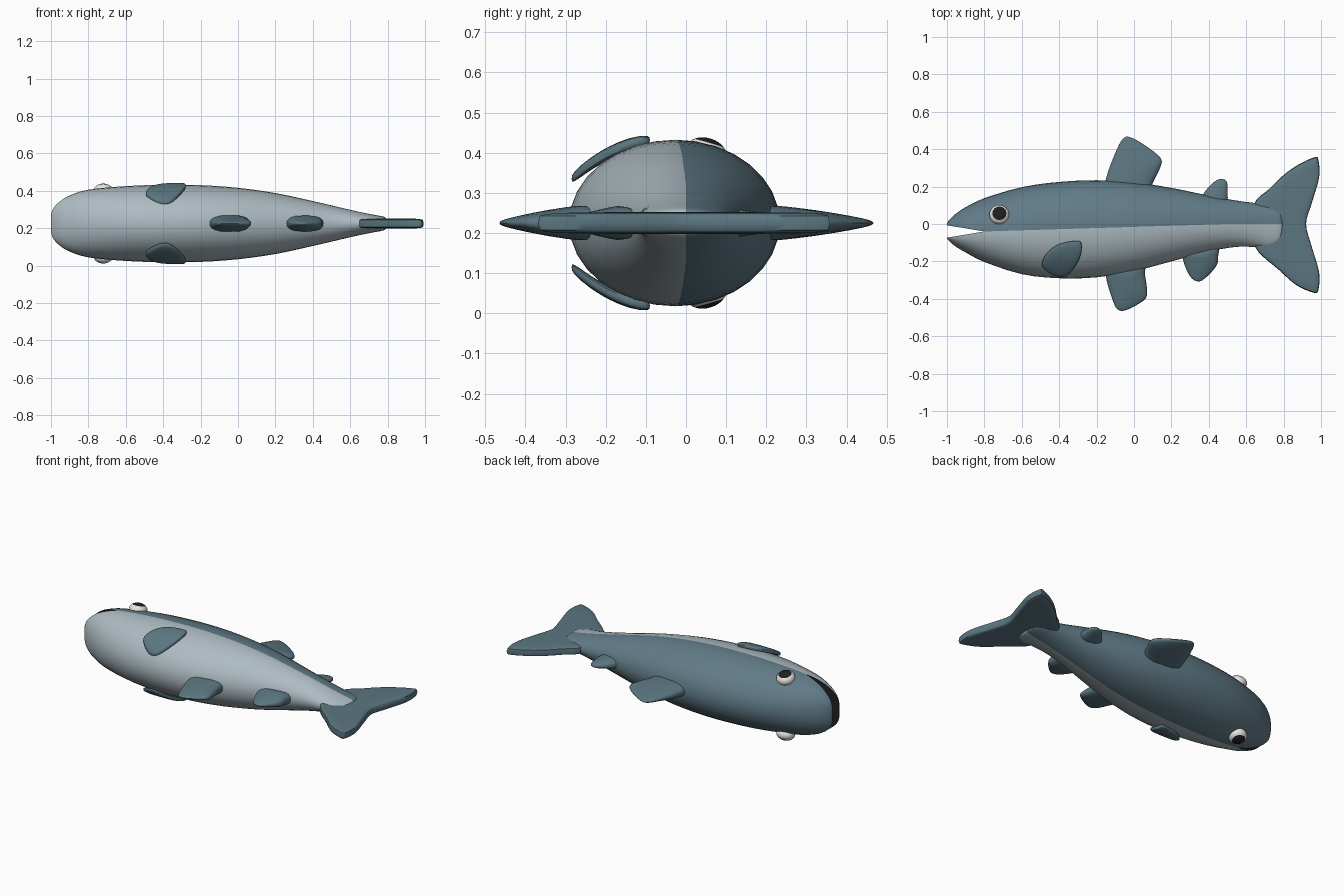
import bpy, bmesh, math
from mathutils import Vector, Matrix

if "Cube" in bpy.data.objects:
    bpy.data.objects.remove(bpy.data.objects["Cube"])

ZC = 0.225  # mid plane of the fish


def material(name, rgb):
    m = bpy.data.materials.new(name)
    m.diffuse_color = (*rgb, 1)
    m.use_nodes = True
    m.node_tree.nodes["Principled BSDF"].inputs["Base Color"].default_value = m.diffuse_color
    return m


BLUE = material("slate blue", (0.12, 0.2, 0.245))
FIN = material("fin blue", (0.105, 0.18, 0.215))
BELLY = material("pale grey", (0.42, 0.5, 0.54))
WHITE = material("eye white", (0.8, 0.78, 0.75))
BLACK = material("black", (0.015, 0.014, 0.014))


def smooth(pts, n=4, closed=False):
    """Catmull-Rom resampling of a point list."""
    p = [Vector(q) for q in pts]
    m, out = len(p), []
    get = (lambda i: p[i % m]) if closed else (lambda i: p[max(0, min(m - 1, i))])
    for i in range(m if closed else m - 1):
        a, b, c, d = (get(i + k) for k in (-1, 0, 1, 2))
        for k in range(n):
            t = k / n
            out.append(0.5 * (2 * b + (c - a) * t + (2 * a - 5 * b + 4 * c - d) * t * t
                              + (3 * b - a - 3 * c + d) * t ** 3))
    return out if closed else out + [p[-1]]


def finish(name, bm, mats, angle=45):
    bmesh.ops.recalc_face_normals(bm, faces=bm.faces)
    me = bpy.data.meshes.new(name)
    bm.to_mesh(me)
    bm.free()
    for m in mats:
        me.materials.append(m)
    ob = bpy.data.objects.new(name, me)
    bpy.context.collection.objects.link(ob)
    bpy.ops.object.select_all(action='DESELECT')
    ob.select_set(True)
    bpy.context.view_layer.objects.active = ob
    bpy.ops.object.shade_smooth_by_angle(angle=math.radians(angle))
    return ob


# Body: half-ellipse arcs above and below a seam, opened at the mouth
# stations: x, top y, bottom y, half width
stations = [(-1, 0.004, -0.078, 0.05), (-0.985, 0.025, -0.095, 0.085),
            (-0.95, 0.057, -0.123, 0.12), (-0.9, 0.09, -0.152, 0.15),
            (-0.8, 0.138, -0.203, 0.181), (-0.6, 0.197, -0.268, 0.2),
            (-0.4, 0.225, -0.29, 0.207), (-0.2, 0.234, -0.285, 0.205),
            (0, 0.223, -0.252, 0.191), (0.2, 0.193, -0.2, 0.163),
            (0.4, 0.152, -0.147, 0.12), (0.55, 0.125, -0.122, 0.085),
            (0.65, 0.112, -0.124, 0.062), (0.72, 0.104, -0.132, 0.048),
            (0.765, 0.09, -0.12, 0.04), (0.785, 0.07, -0.095, 0.034),
            (0.793, 0.04, -0.06, 0.027)]


def seam(x, side):
    y = -0.04 + 0.04 * min(1, max(0, (x + 0.8) / 1.3))
    return y + side * 0.033 * max(0, (-0.8 - x) / 0.2)


bm = bmesh.new()
rows = smooth(stations, 3)
ARC = 16
for side, mat in ((1, 0), (-1, 1)):
    rings = []
    for x, top, bot, w in rows:
        s = seam(x, side)
        h = (top if side > 0 else bot) - s
        rings.append([bm.verts.new((x, s + h * math.sin(math.pi * k / ARC),
                                    ZC + w * math.cos(math.pi * k / ARC)))
                      for k in range(ARC + 1)])
    for r, q in zip(rings, rings[1:]):
        for k in range(ARC):
            bm.faces.new((r[k], r[k + 1], q[k + 1], q[k])).material_index = mat
        if r[0].co.x < -0.801:  # mouth lining
            bm.faces.new((r[0], q[0], q[-1], r[-1])).material_index = 2
    for ring in (rings[0], rings[-1]):
        bm.faces.new(ring).material_index = mat
bmesh.ops.remove_doubles(bm, verts=bm.verts, dist=1e-4)
finish("body", bm, (BLUE, BELLY, BLACK), 50)


def fin(name, pts, centre, thick, power=2, offset=lambda y: 0, sign=1):
    """Lens-shaped plate from an outline; thick(y) is the half thickness."""
    outline = smooth([(x, y, 0) for x, y in pts], 4, True)
    c = Vector((*centre, 0))
    bm = bmesh.new()
    for face in (1, -1):
        prev = None
        for s in (1, 0.985, 0.95, 0.88, 0.75, 0.5, 0.25):
            ring = []
            for p in outline:
                q = c + (p - c) * s
                z = offset(q.y) + face * thick(q.y) * (1 - s ** power) ** (1 / power)
                ring.append(bm.verts.new((q.x, q.y, ZC + sign * z)))
            if prev:
                for i in range(len(ring)):
                    j = (i + 1) % len(ring)
                    bm.faces.new((prev[i], prev[j], ring[j], ring[i]))
            prev = ring
        tip = bm.verts.new((c.x, c.y, ZC + sign * (offset(c.y) + face * thick(c.y))))
        for i in range(len(prev)):
            bm.faces.new((prev[i], prev[(i + 1) % len(prev)], tip))
    bmesh.ops.remove_doubles(bm, verts=bm.verts, dist=1e-5)
    finish(name, bm, (FIN,))


def taper(root, tip, a, b):
    """Half thickness going from a at the root to b at the tip."""
    return lambda y: a + (b - a) * min(1, max(0, (y - root) / (tip - root)))


# Tail fluke
fin("tail_fin", [(0.64, 0.1), (0.72, 0.185), (0.8, 0.262), (0.88, 0.318), (0.965, 0.357),
                 (0.985, 0.345), (0.99, 0.25), (0.95, 0.11), (0.92, 0), (0.95, -0.12),
                 (0.99, -0.26), (0.985, -0.355), (0.96, -0.367), (0.87, -0.328),
                 (0.78, -0.25), (0.64, -0.11)], (0.8, 0), lambda y: 0.027, 6)

# Fins along the back and belly
fin("back_fin", [(-0.15, 0.14), (-0.15, 0.24), (-0.1, 0.38), (-0.06, 0.455), (-0.02, 0.464),
                 (0.06, 0.42), (0.14, 0.355), (0.143, 0.31), (0.1, 0.22), (0.06, 0.14)],
    (-0.02, 0.27), taper(0.2, 0.46, 0.047, 0.016), 2.5)
fin("small_back_fin", [(0.35, 0.1), (0.37, 0.16), (0.42, 0.218), (0.46, 0.241),
                       (0.493, 0.23), (0.5, 0.185), (0.485, 0.1)],
    (0.43, 0.15), taper(0.13, 0.24, 0.035, 0.018), 2.5)
fin("belly_fin", [(-0.14, -0.2), (-0.15, -0.28), (-0.12, -0.39), (-0.09, -0.455),
                  (-0.04, -0.46), (0.05, -0.41), (0.07, -0.37), (0.06, -0.28), (0.04, -0.2)],
    (-0.04, -0.3), taper(-0.26, -0.46, 0.045, 0.016), 2.5)
fin("rear_belly_fin", [(0.27, -0.13), (0.265, -0.2), (0.3, -0.28), (0.34, -0.307),
                       (0.38, -0.29), (0.44, -0.225), (0.45, -0.17), (0.44, -0.11)],
    (0.36, -0.19), taper(-0.17, -0.3, 0.043, 0.016), 2.5)

# Side fins curved along the flanks, and the eyes
for label, sign in (("left", 1), ("right", -1)):
    fin(label + "_side_fin", [(-0.492, -0.21), (-0.465, -0.155), (-0.4, -0.108),
                              (-0.305, -0.09), (-0.28, -0.11), (-0.29, -0.18),
                              (-0.335, -0.255), (-0.38, -0.284), (-0.43, -0.275),
                              (-0.48, -0.24)],
        (-0.385, -0.19), lambda y: 0.016, 4,
        lambda y: 0.205 + 0.157 * (y + 0.1) - 1.93 * (y + 0.1) ** 2, sign)

    bm = bmesh.new()
    bmesh.ops.create_uvsphere(bm, u_segments=24, v_segments=20, radius=1)
    for f in bm.faces:  # pupil is the outward cap
        c = f.calc_center_median()
        f.material_index = int(c.z > 0 and math.hypot(c.x, c.y) < 0.74)
    m = (Matrix.Translation((-0.72, 0.05, ZC + sign * 0.174))
         @ Matrix.Rotation(-0.28 * sign, 4, 'X')
         @ Matrix.Diagonal((0.053, 0.053, 0.038 * sign, 1)))
    bmesh.ops.transform(bm, matrix=m, verts=bm.verts)
    finish(label + "_eye", bm, (WHITE, BLACK))
